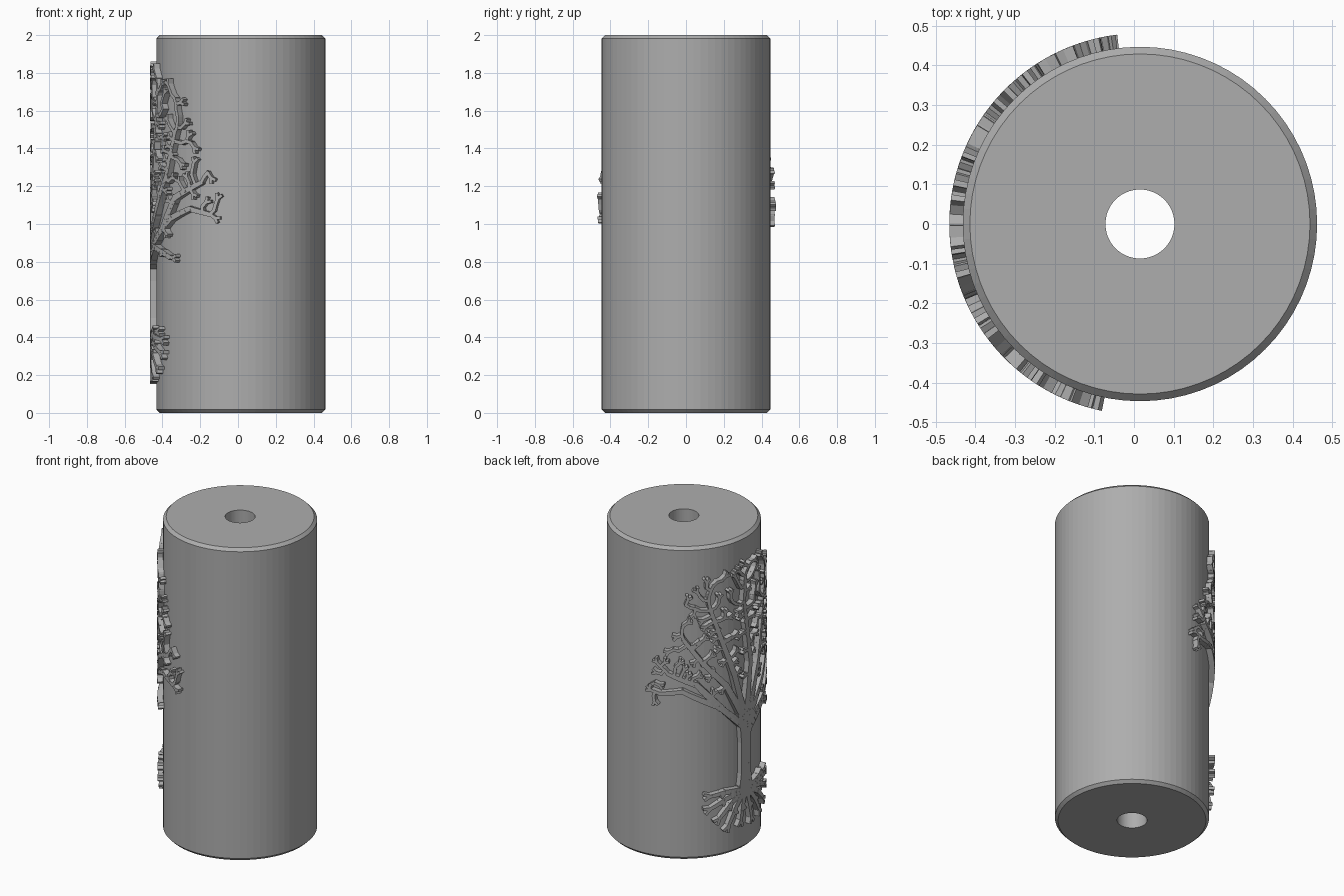
import bpy, bmesh, random
from math import cos, sin, radians, pi
from mathutils import Vector
from mathutils.kdtree import KDTree

cube = bpy.data.objects.get("Cube")
if cube:
    bpy.data.objects.remove(cube)

random.seed(4)
AXIS_X = 0.015
R_BODY, R_RELIEF, R_BORE = 0.447, 0.481, 0.087

grey = bpy.data.materials.new("plain grey")
grey.use_nodes = True
grey.diffuse_color = (0.42, 0.42, 0.42, 1)
grey.node_tree.nodes["Principled BSDF"].inputs["Base Color"].default_value = grey.diffuse_color


def finish(bm, name):
    bmesh.ops.recalc_face_normals(bm, faces=bm.faces)
    mesh = bpy.data.meshes.new(name)
    bm.to_mesh(mesh)
    bm.free()
    mesh.materials.append(grey)
    obj = bpy.data.objects.new(name, mesh)
    bpy.context.collection.objects.link(obj)
    return obj


# Chamfered cylinder with a bore, turned from one closed profile
def turned_body(name, sides=72, c=0.018):
    profile = [(R_BORE, 0), (R_BODY - c, 0), (R_BODY, c),
               (R_BODY, 2 - c), (R_BODY - c, 2), (R_BORE, 2)]
    bm = bmesh.new()
    rings = []
    for i in range(sides):
        a = 2 * pi * i / sides
        rings.append([bm.verts.new((AXIS_X + r * cos(a), r * sin(a), z)) for r, z in profile])
    n = len(profile)
    for i in range(sides):
        a, b = rings[i], rings[(i + 1) % sides]
        for j in range(n):
            k = (j + 1) % n
            bm.faces.new((a[j], b[j], b[k], a[k]))
    return finish(bm, name)


# Relief drawing is planned flat as (arc length, height), then wrapped on the body
def flat(deg, z):
    return Vector((radians(deg) * R_RELIEF, z))


def wrap(p, r):
    a = p.x / R_RELIEF
    return (AXIS_X - r * cos(a), -r * sin(a), p.y)


def bar(bm, p, q, wp, wq):
    d = (q - p).normalized()
    side = Vector((-d.y, d.x))
    p, q = p - d * wp * 0.3, q + d * wq * 0.3
    outline = [p + side * wp / 2, q + side * wq / 2, q - side * wq / 2, p - side * wp / 2]
    low = [bm.verts.new(wrap(v, R_BODY - 0.01)) for v in outline]
    high = [bm.verts.new(wrap(v, R_RELIEF)) for v in outline]
    bm.faces.new(low)
    bm.faces.new(high)
    for i in range(4):
        j = (i + 1) % 4
        bm.faces.new((low[i], low[j], high[j], high[i]))


def path_points(points, step=0.04):
    out = [points[0]]
    for a, b in zip(points, points[1:]):
        n = max(1, round((b - a).length / step))
        out += [a.lerp(b, (i + 1) / n) for i in range(n)]
    return out


def ribbon(bm, points, w0, w1):
    pts = path_points(points)
    n = len(pts) - 1
    for i in range(n):
        bar(bm, pts[i], pts[i + 1], w0 + (w1 - w0) * i / n, w0 + (w1 - w0) * (i + 1) / n)
    return pts


def turned(v, deg):
    a = radians(deg)
    return Vector((v.x * cos(a) - v.y * sin(a), v.x * sin(a) + v.y * cos(a)))


def inside(p, poly):
    hit = False
    for a, b in zip(poly, poly[1:] + poly[:1]):
        if (a.y > p.y) != (b.y > p.y) and p.x < a.x + (p.y - a.y) * (b.x - a.x) / (b.y - a.y):
            hit = not hit
    return hit


# Main limbs as (degrees round the body, height)
limbs = [
    [(-8, .80), (-29, .97), (-56, 1.09), (-72, 1.07)],
    [(-29, .97), (-46, 1.13), (-66, 1.20)],
    [(-8, .85), (-24, 1.10), (-42, 1.27), (-55, 1.42)],
    [(-7, .85), (-17, 1.15), (-27, 1.38), (-36, 1.60)],
    [(-6, .85), (-1, 1.20), (-8, 1.60)],
    [(-4, .85), (10, 1.18), (20, 1.55)],
    [(-3, .85), (18, 1.05), (34, 1.25), (43, 1.48)],
    [(-3, .82), (20, .92), (39, 1.03), (55, 1.08), (70, 1.05)],
    [(30, .98), (43, 1.14), (64, 1.22)],
    [(-2, .78), (16, .88), (30, .85)],
]
# Outline that the twigs grow into
canopy = [flat(*p) for p in [
    (-80, 1.0), (-79, 1.2), (-66, 1.38), (-55, 1.66), (-40, 1.81), (-12, 1.86), (16, 1.84),
    (37, 1.76), (51, 1.65), (60, 1.48), (62, 1.32), (76, 1.23), (80, 1.08), (78, .99),
    (56, 1.03), (36, .95), (43, .84), (36, .72), (22, .84), (10, .98), (-25, 1.0), (-55, 1.05)]]


def grow_crown(name):
    bm = bmesh.new()
    nodes = []
    for limb in limbs:
        nodes += ribbon(bm, [flat(*p) for p in limb], 0.045, 0.024)
    stem_count = len(nodes)
    parent = [None] * stem_count
    targets = []
    for _ in range(9000):
        p = Vector((random.uniform(-0.7, 0.7), random.uniform(0.7, 1.9)))
        if inside(p, canopy) and all((p - t).length > 0.036 for t in targets):
            targets.append(p)

    # Twigs creep toward the nearest unreached targets
    step = 0.032
    for _ in range(45):
        tree = KDTree(len(nodes))
        for i, p in enumerate(nodes):
            tree.insert((p.x, p.y, 0), i)
        tree.balance()
        pull, left = {}, []
        for t in targets:
            _, i, dist = tree.find((t.x, t.y, 0))
            if dist > 0.042:
                left.append(t)
                pull.setdefault(i, Vector((0, 0)))
                pull[i] += (t - nodes[i]).normalized()
        targets = left
        if not targets:
            break
        for i, v in pull.items():
            if v.length > 0.05:
                nodes.append(nodes[i] + v.normalized() * step)
                parent.append(i)

    # Thicken each twig by the number of tips it carries
    load = [0] * len(nodes)
    has_child = set(parent)
    for i in range(len(nodes) - 1, stem_count - 1, -1):
        load[i] = max(load[i], 1)
        load[parent[i]] += load[i]
    for i in range(stem_count, len(nodes)):
        w = min(0.017 + 0.0012 * load[i], 0.028)
        a, b = nodes[parent[i]], nodes[i]
        bar(bm, a, b, w, w)
        if i not in has_child:
            d = (b - a).normalized() * 0.026
            for deg in (-32, 32):
                bar(bm, b, b + turned(d, deg), 0.016, 0.016)
    return finish(bm, name)


# Trunk flares at both ends
def trunk(name):
    bm = bmesh.new()
    levels = [(.36, .10), (.42, .11), (.50, .085), (.70, .08), (.80, .10), (.88, .13)]
    for (z0, w0), (z1, w1) in zip(levels, levels[1:]):
        n = 4
        for i in range(n):
            x = radians(-6) * R_RELIEF - w0 / 2 + w0 * (i + .5) / n
            y = radians(-6) * R_RELIEF - w1 / 2 + w1 * (i + .5) / n
            bar(bm, Vector((x, z0)), Vector((y, z1)), w0 / n, w1 / n)
    return finish(bm, name)


# Forked roots fanned out below the trunk
def roots(name):
    bm = bmesh.new()
    ends = [(-36, .41), (-36, .33), (-29, .26), (-22, .20), (-11, .21), (0, .20),
            (11, .21), (20, .25), (26, .32), (27, .39), (21, .43)]
    for deg, z in ends:
        tip, base = flat(deg, z), flat(-6 + (deg + 6) * 0.12, .40)
        mid = base.lerp(tip, 0.55) + Vector((0, 0.012))
        ribbon(bm, [base, mid, tip], 0.036, 0.022)
        d = (tip - mid).normalized() * 0.04
        for start, spread in ((tip, 25), (tip, -25), (mid, 38)):
            ribbon(bm, [start, start + turned(d, spread)], 0.02, 0.017)
    return finish(bm, name)


turned_body("bored_cylinder")
trunk("tree_trunk")
grow_crown("tree_crown")
roots("tree_roots")
